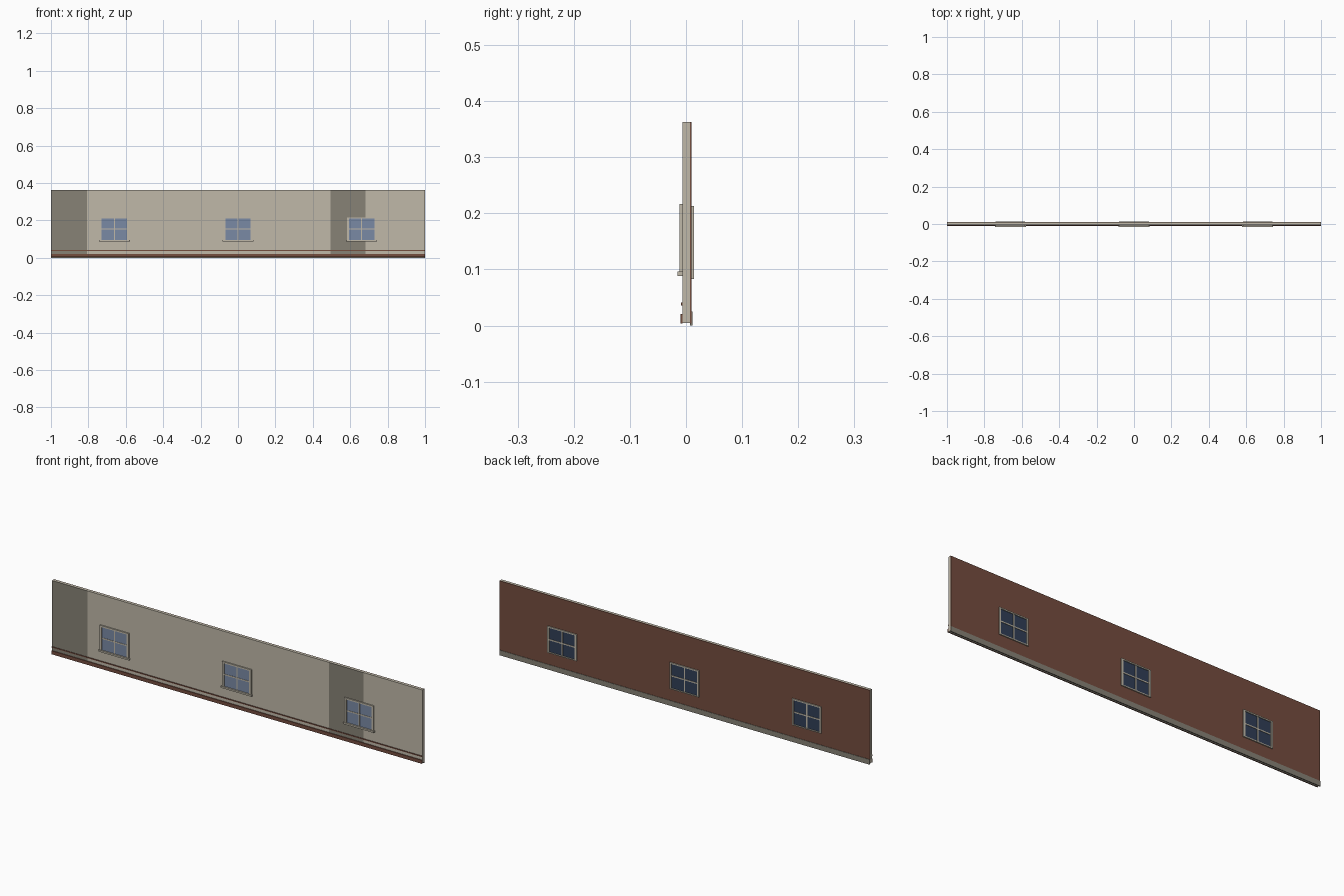
import bpy

if "Cube" in bpy.data.objects:
    bpy.data.objects.remove(bpy.data.objects["Cube"])


def srgb(r, g, b):
    def lin(c):
        c /= 255
        return c / 12.92 if c <= 0.04045 else ((c + 0.055) / 1.055) ** 2.4
    return (lin(r), lin(g), lin(b), 1)


def material(name, rgb):
    m = bpy.data.materials.new(name)
    m.diffuse_color = srgb(*rgb)
    m.use_nodes = True
    m.node_tree.nodes["Principled BSDF"].inputs["Base Color"].default_value = m.diffuse_color
    return m


PLASTER = material("beige plaster", (192, 185, 169))
GREY = material("weathered grey", (135, 130, 118))
BROWN = material("red brown", (117, 77, 63))
GLASS = material("light blue glass", (122, 138, 165))
DARK = material("dark blue glass", (48, 62, 86))


def box(name, x, y, z, mat):
    """Box from (min, max) ranges on each axis."""
    verts = [(a, b, c) for a in x for b in y for c in z]
    faces = [(0, 1, 3, 2), (4, 6, 7, 5), (0, 4, 5, 1),
             (2, 3, 7, 6), (0, 2, 6, 4), (1, 5, 7, 3)]
    me = bpy.data.meshes.new(name)
    me.from_pydata(verts, [], faces)
    me.materials.append(mat)
    ob = bpy.data.objects.new(name, me)
    bpy.context.collection.objects.link(ob)
    return ob


TOP = 0.363

# Wall core and the brown skin on the back
box("wall", (-1, 1), (-0.006, 0.007), (0.005, TOP), PLASTER)
box("back_cladding", (-1, 1), (0.007, 0.0095), (0.004, TOP), BROWN)

# Darker full-height panels on the front
for i, span in enumerate([(-1, -0.808), (0.495, 0.682)]):
    box(f"dark_panel_{i}", span, (-0.0064, -0.005), (0.005, TOP), GREY)

# Skirting boards and the thin rail
box("front_skirting", (-1, 1), (-0.010, -0.006), (0.004, 0.021), BROWN)
box("front_rail", (-1, 1), (-0.009, -0.006), (0.036, 0.041), BROWN)
box("back_skirting", (-1, 1), (0.0075, 0.0115), (0, 0.025), GREY)


def window(side, i, cx, half, z, y_out, y_bar, y_glass, border, glass):
    """Framed four-pane window; y ranges set which side it faces."""
    z0, z1 = z
    n = f"{side}_window_{i}"
    inner = half - border
    # Frame: two jambs, head and bottom bar
    box(n + "_jamb_left", (cx - half, cx - inner), y_out, z, PLASTER)
    box(n + "_jamb_right", (cx + inner, cx + half), y_out, z, PLASTER)
    box(n + "_head", (cx - inner, cx + inner), y_out, (z1 - border * 0.7, z1), PLASTER)
    box(n + "_bottom", (cx - inner, cx + inner), y_out, (z0, z0 + 0.005), PLASTER)
    # Glass and glazing bars
    box(n + "_glass", (cx - inner, cx + inner), y_glass, (z0 + 0.005, z1 - border * 0.7), glass)
    mid = (z0 + z1) / 2
    box(n + "_bar_vertical", (cx - 0.003, cx + 0.003), y_bar, (z0 + 0.005, z1 - border * 0.7), PLASTER)
    box(n + "_bar_horizontal", (cx - inner, cx + inner), y_bar, (mid - 0.003, mid + 0.003), PLASTER)


for i, cx in enumerate([-0.661, 0, 0.661]):
    window("front", i, cx, 0.079, (0.091, 0.217), (-0.012, -0.006),
           (-0.009, -0.006), (-0.0075, -0.006), 0.011, GLASS)
    # Projecting sill under the front window
    box(f"sill_{i}", (cx - 0.083, cx + 0.083), (-0.0155, -0.006), (0.088, 0.096), PLASTER)
    window("back", i, cx, 0.079, (0.083, 0.213), (0.0095, 0.0145),
           (0.0095, 0.0125), (0.0095, 0.0105), 0.009, DARK)
